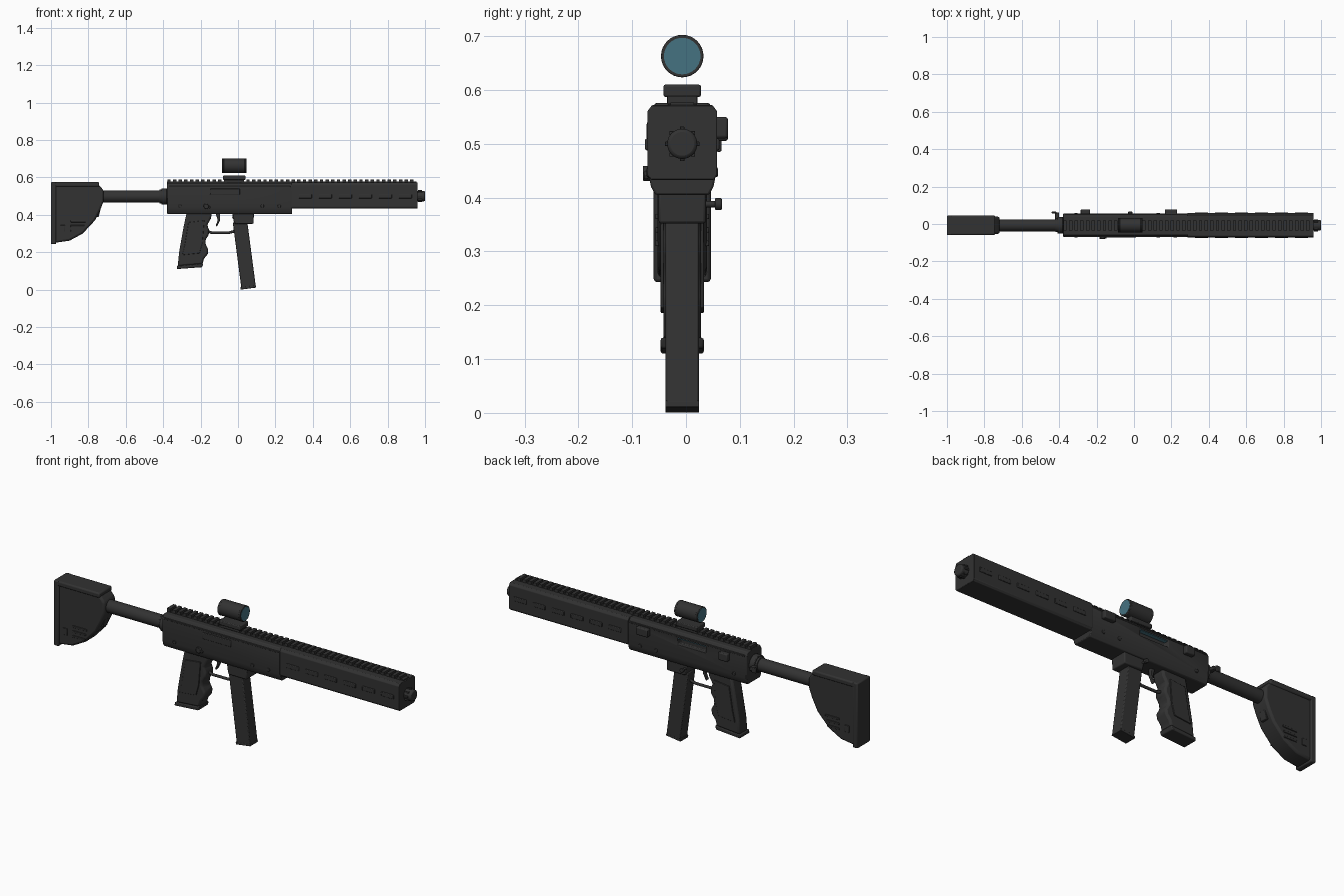
import bpy, bmesh, math
from mathutils import Matrix

if "Cube" in bpy.data.objects:
    bpy.data.objects.remove(bpy.data.objects["Cube"])

YC = -0.007  # centre plane of the body


def material(name, rgb):
    m = bpy.data.materials.new(name)
    m.use_nodes = True
    m.diffuse_color = (*rgb, 1)
    m.node_tree.nodes["Principled BSDF"].inputs["Base Color"].default_value = (*rgb, 1)
    return m


BLACK = material("matte black", (0.032, 0.032, 0.032))
TEAL = material("teal glass", (0.06, 0.17, 0.22))


def finish(name, bm, mat=BLACK, bevel=0.0):
    bmesh.ops.recalc_face_normals(bm, faces=bm.faces)
    me = bpy.data.meshes.new(name)
    bm.to_mesh(me)
    bm.free()
    me.materials.append(mat)
    ob = bpy.data.objects.new(name, me)
    bpy.context.collection.objects.link(ob)
    bpy.ops.object.select_all(action="DESELECT")
    ob.select_set(True)
    bpy.context.view_layer.objects.active = ob
    bpy.ops.object.shade_smooth_by_angle(angle=math.radians(35))
    if bevel:
        mod = ob.modifiers.new("Soft edges", "BEVEL")
        mod.width, mod.segments = bevel, 2
        mod.limit_method = "ANGLE"
    return ob


def prism(name, pts, half, y=YC, bevel=0.004, mat=BLACK):
    """Side profile in x, z extruded both ways in y."""
    bm = bmesh.new()
    f = bm.faces.new([bm.verts.new((x, y - half, z)) for x, z in pts])
    g = bmesh.ops.extrude_face_region(bm, geom=[f])["geom"]
    bmesh.ops.translate(bm, vec=(0, 2 * half, 0),
                        verts=[v for v in g if isinstance(v, bmesh.types.BMVert)])
    return finish(name, bm, mat, bevel)


def box(name, x0, x1, z0, z1, half, y=YC, bevel=0.003, mat=BLACK):
    return prism(name, [(x0, z0), (x1, z0), (x1, z1), (x0, z1)], half, y, bevel, mat)


def rod(name, x, z, r, length, axis="X", y=YC, sides=32, mat=BLACK, bevel=0.0):
    bm = bmesh.new()
    bmesh.ops.create_cone(bm, cap_ends=True, segments=sides, radius1=r, radius2=r, depth=length)
    turn = Matrix.Rotation(math.pi / 2, 4, "Y" if axis == "X" else "X")
    bmesh.ops.transform(bm, matrix=Matrix.Translation((x, y, z)) @ turn, verts=bm.verts)
    return finish(name, bm, mat, bevel)


def bar(name, pts, r):
    """Round bar along a smooth path in the centre plane."""
    cu = bpy.data.curves.new(name, "CURVE")
    cu.dimensions, cu.bevel_depth, cu.bevel_resolution = "3D", r, 2
    cu.use_fill_caps = True
    sp = cu.splines.new("POLY")
    sp.points.add(len(pts) - 1)
    for p, (x, z) in zip(sp.points, pts):
        p.co = (x, YC, z, 1)
    cu.materials.append(BLACK)
    ob = bpy.data.objects.new(name, cu)
    bpy.context.collection.objects.link(ob)


def long_section(name, x0, x1, section, bevel):
    """Half cross-section in y, z mirrored and run along x."""
    loop = section + [(-y, z) for y, z in reversed(section)]
    bm = bmesh.new()
    f = bm.faces.new([bm.verts.new((x0, YC + y, z)) for y, z in loop])
    g = bmesh.ops.extrude_face_region(bm, geom=[f])["geom"]
    bmesh.ops.translate(bm, vec=(x1 - x0, 0, 0),
                        verts=[v for v in g if isinstance(v, bmesh.types.BMVert)])
    return finish(name, bm, BLACK, bevel)


# Receiver, with a port in its back side
receiver = long_section("receiver", -0.38, 0.29,
                        [(0.05, 0.405), (0.058, 0.42), (0.062, 0.44), (0.062, 0.55), (0.05, 0.57)], 0.004)
cutter = box("port_cutter", -0.15, 0.01, 0.508, 0.542, 0.02, y=0.05, bevel=0)
cutter.hide_render = True
cutter.display_type = "WIRE"
cut = receiver.modifiers.new("Port", "BOOLEAN")
cut.operation, cut.object, cut.solver = "DIFFERENCE", cutter, "EXACT"
receiver.modifiers.move(1, 0)
box("port_lining", -0.148, 0.008, 0.538, 0.541, 0.010, y=0.042, bevel=0, mat=TEAL)
box("side_cover", -0.15, 0.01, 0.508, 0.54, 0.004, y=YC - 0.062)
box("receiver_ridge", -0.37, 0.28, 0.548, 0.556, 0.0635, bevel=0.002)

# Handguard with raised pads on both sides
long_section("handguard", 0.285, 0.96, [(0.058, 0.433), (0.065, 0.442), (0.065, 0.56), (0.056, 0.572)], 0.002)
for i in range(6):
    for side in (-1, 1):
        x = 0.325 + 0.107 * i
        box("handguard_pad", x, x + 0.07, 0.488, 0.51, 0.004, y=YC + side * 0.065, bevel=0.003)

# Top rail with repeated teeth
box("rail_base", -0.38, 0.955, 0.562, 0.577, 0.022, bevel=0)
tooth = box("rail_teeth", -0.378, -0.36, 0.574, 0.589, 0.027, bevel=0)
arr = tooth.modifiers.new("Teeth", "ARRAY")
arr.use_relative_offset, arr.use_constant_offset = False, True
arr.constant_offset_displace, arr.count = (0.0302, 0, 0), 44

# Muzzle with lugs
rod("muzzle", 0.97, 0.5, 0.028, 0.06, bevel=0.006)
for i in range(8):
    a = i * math.pi / 4
    box("muzzle_lug", 0.962, 0.985, 0.5 + 0.028 * math.sin(a) - 0.004, 0.5 + 0.028 * math.sin(a) + 0.004,
        0.004, y=YC + 0.028 * math.cos(a), bevel=0.001)

# Sight: mount, open tube and recessed lenses
box("sight_mount", -0.08, 0.04, 0.587, 0.61, 0.035, bevel=0.004)
box("sight_mount_foot", -0.06, 0.02, 0.572, 0.59, 0.028)
rod("sight_tube", -0.02, 0.663, 0.039, 0.12, bevel=0.003)
for x, s in ((-0.08, -1), (0.04, 1)):
    rod("sight_rim", x, 0.663, 0.0395, 0.01, bevel=0.002)
    rod("sight_lens", x + s * 0.004, 0.663, 0.034, 0.005, mat=TEAL)

# Stock tube and collar
rod("stock_tube", -0.56, 0.498, 0.032, 0.38)
rod("tube_collar", -0.395, 0.498, 0.044, 0.03, bevel=0.003)
rod("tube_ring", -0.412, 0.498, 0.037, 0.016, bevel=0.002)
box("sling_loop", -0.44, -0.415, 0.485, 0.512, 0.005, y=0.061)
box("sling_arm", -0.422, -0.40, 0.49, 0.506, 0.02, y=0.042)

# Shoulder stock
prism("stock", [(-0.985, 0.25), (-0.90, 0.262), (-0.83, 0.30), (-0.765, 0.37), (-0.735, 0.43), (-0.718, 0.475),
                (-0.718, 0.53), (-0.735, 0.55), (-0.75, 0.565), (-0.985, 0.565)], 0.046, bevel=0.01)
box("butt_plate", -1.0, -0.972, 0.243, 0.576, 0.053, bevel=0.006)
box("cheek_rest", -0.985, -0.742, 0.55, 0.576, 0.052, bevel=0.007)
prism("stock_lever", [(-0.77, 0.385), (-0.745, 0.39), (-0.735, 0.43), (-0.76, 0.42)], 0.02, bevel=0.002)
for side in (-1, 1):
    y = YC + side * 0.046
    for i in range(3):
        box("stock_rib", -0.895, -0.825 + 0.005 * i, 0.31 + 0.025 * i, 0.32 + 0.025 * i, 0.004, y=y, bevel=0.002)
    box("stock_button", -0.95, -0.925, 0.31, 0.345, 0.004, y=y, bevel=0.002)

# Pistol grip with finger grooves
prism("grip", [(-0.275, 0.41), (-0.29, 0.34), (-0.315, 0.20), (-0.322, 0.125), (-0.19, 0.135), (-0.182, 0.165),
               (-0.162, 0.19), (-0.158, 0.215), (-0.175, 0.245), (-0.172, 0.27), (-0.155, 0.295),
               (-0.155, 0.32), (-0.165, 0.345), (-0.145, 0.38), (-0.14, 0.41)], 0.035, bevel=0.01)
prism("grip_base", [(-0.327, 0.11), (-0.192, 0.12), (-0.185, 0.14), (-0.325, 0.128)], 0.04, bevel=0.004)
for side in (-1, 1):
    prism("grip_panel", [(-0.265, 0.36), (-0.285, 0.24), (-0.298, 0.185), (-0.205, 0.195), (-0.19, 0.25),
                         (-0.18, 0.37)], 0.004, y=YC + side * 0.036, bevel=0.002)

# Trigger and guard
bar("trigger_guard", [(-0.16, 0.312), (-0.14, 0.304), (-0.05, 0.304), (-0.02, 0.312)], 0.007)
prism("trigger", [(-0.12, 0.41), (-0.095, 0.41), (-0.096, 0.37), (-0.113, 0.337), (-0.12, 0.342), (-0.108, 0.37)],
      0.009, bevel=0.003)

# Magazine and its well
prism("magazine_well", [(-0.03, 0.41), (-0.025, 0.375), (-0.02, 0.352), (0.083, 0.352), (0.085, 0.41)],
      0.044, bevel=0.005)
prism("magazine", [(-0.028, 0.36), (0.018, 0.008), (0.095, 0.018), (0.05, 0.36)], 0.031, bevel=0.004)
prism("magazine_floor", [(0.014, 0.0), (0.096, 0.011), (0.095, 0.023), (0.013, 0.013)], 0.0315, bevel=0.002)
rod("magazine_catch", -0.02, 0.388, 0.011, 0.013, "Y", y=0.06, sides=16, bevel=0.002)
rod("catch_stem", -0.02, 0.388, 0.006, 0.04, "Y", y=0.04, sides=12)

# Controls and pins on the receiver sides
box("bolt_handle", 0.165, 0.23, 0.51, 0.55, 0.014, y=0.064, bevel=0.005)
box("bolt_release", -0.285, -0.235, 0.505, 0.545, 0.014, y=0.064, bevel=0.005)
rod("selector_hub", -0.17, 0.445, 0.014, 0.014, "Y", y=-0.073, sides=16, bevel=0.002)
prism("selector_lever", [(-0.185, 0.447), (-0.15, 0.434), (-0.145, 0.444), (-0.18, 0.459)], 0.004, y=-0.074, bevel=0.002)
for x in (-0.31, 0.13, 0.22):
    rod("cross_pin", x, 0.447, 0.009, 0.132, "Y", sides=16, bevel=0.002)
